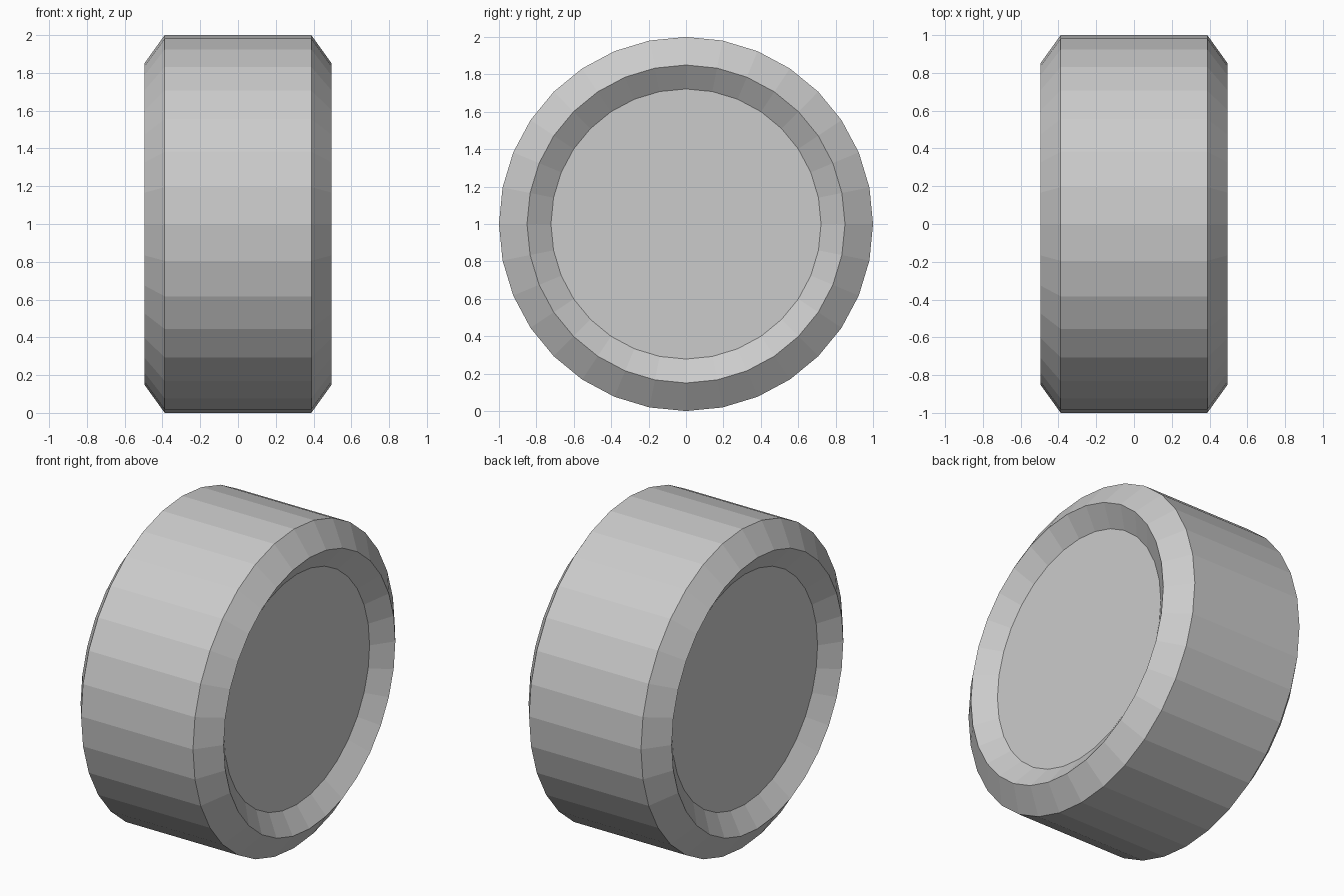
import bpy
import bmesh
from math import cos, sin, tau

if "Cube" in bpy.data.objects:
    bpy.data.objects.remove(bpy.data.objects["Cube"])

SIDES = 32
# Half profile from recess floor to tread edge: (distance along x, radius)
HALF = [(0.407, 0.722), (0.496, 0.85), (0.388, 1.0)]
PROFILE = HALF + [(-x, r) for x, r in reversed(HALF)]

bm = bmesh.new()

# Rings of the wheel around the x axis
rings = [[bm.verts.new((x, r * sin(tau * i / SIDES), 1 + r * cos(tau * i / SIDES)))
          for i in range(SIDES)] for x, r in PROFILE]

# Tread, bevels and recess walls
for a, b in zip(rings, rings[1:]):
    for i in range(SIDES):
        j = (i + 1) % SIDES
        bm.faces.new((a[i], a[j], b[j], b[i]))

# Flat recess floors on both sides
bm.faces.new(rings[0])
bm.faces.new(rings[-1])
bmesh.ops.recalc_face_normals(bm, faces=bm.faces)

mesh = bpy.data.meshes.new("wheel")
bm.to_mesh(mesh)
bm.free()
bpy.context.collection.objects.link(bpy.data.objects.new("wheel", mesh))
